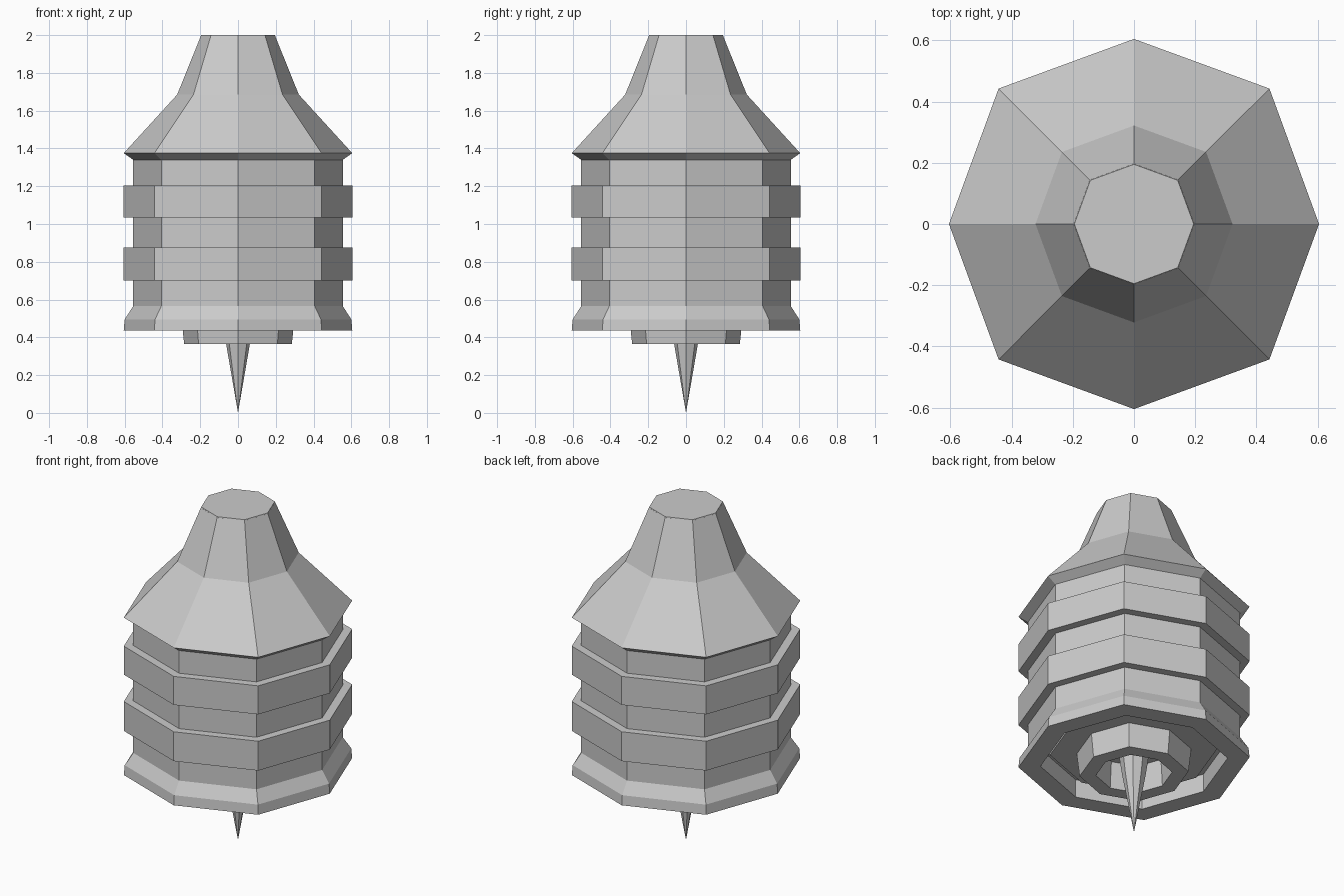
import bpy, bmesh, math

if "Cube" in bpy.data.objects:
    bpy.data.objects.remove(bpy.data.objects["Cube"])

SIDES = 8


def lathe(name, profile, loop=False):
    """Eight-sided flat-shaded turning of (radius, z) points; r = 0 closes to a point."""
    bm = bmesh.new()
    rings = []
    for r, z in profile:
        if r == 0:
            rings.append([bm.verts.new((0, 0, z))] * SIDES)
            continue
        ring = []
        for i in range(SIDES):
            a = math.tau * i / SIDES
            k = r * (1.035 if i % 2 else 1.0)   # diagonal corners sit slightly further out
            ring.append(bm.verts.new((k * math.cos(a), k * math.sin(a), z)))
        rings.append(ring)
    pairs = list(zip(rings, rings[1:]))
    if loop:
        pairs.append((rings[-1], rings[0]))
    for a, b in pairs:
        for i in range(SIDES):
            j = (i + 1) % SIDES
            corners = list(dict.fromkeys((a[i], a[j], b[j], b[i])))
            bm.faces.new(corners)
    if not loop:
        for ring in (rings[0], rings[-1]):
            if ring[0] is not ring[1]:
                bm.faces.new(ring)
    bmesh.ops.recalc_face_normals(bm, faces=bm.faces)
    me = bpy.data.meshes.new(name)
    bm.to_mesh(me)
    bm.free()
    ob = bpy.data.objects.new(name, me)
    bpy.context.collection.objects.link(ob)
    return ob


# Main shell: tapered cap, two raised bands, flared foot and hollow underside
core, rim = 0.555, 0.605
profile = [(0.197, 1.99), (0.322, 1.68), (rim, 1.37), (core, 1.335)]
for top, bottom in ((1.20, 1.03), (0.87, 0.695)):
    profile += [(core, top), (rim, top), (rim, bottom), (core, bottom)]
profile += [(core, 0.56), (0.60, 0.49), (rim, 0.432),       # foot
            (0.49, 0.432), (0.49, 0.54),                    # rim and recess wall
            (0.45, 0.54), (0.44, 0.50),                     # middle step
            (0.30, 0.50), (0.285, 0.36),                    # inner collar
            (0.20, 0.36), (0.19, 0.52)]                     # socket
lathe("body_shell", profile).location.z = 0.005

# Central spike pointing down from the socket
lathe("bottom_spike", [(0.085, 0.53), (0.062, 0.36), (0, 0.0)])

# Top plate
lathe("top_plate", [(0.197, 1.994), (0.195, 2.0)])
